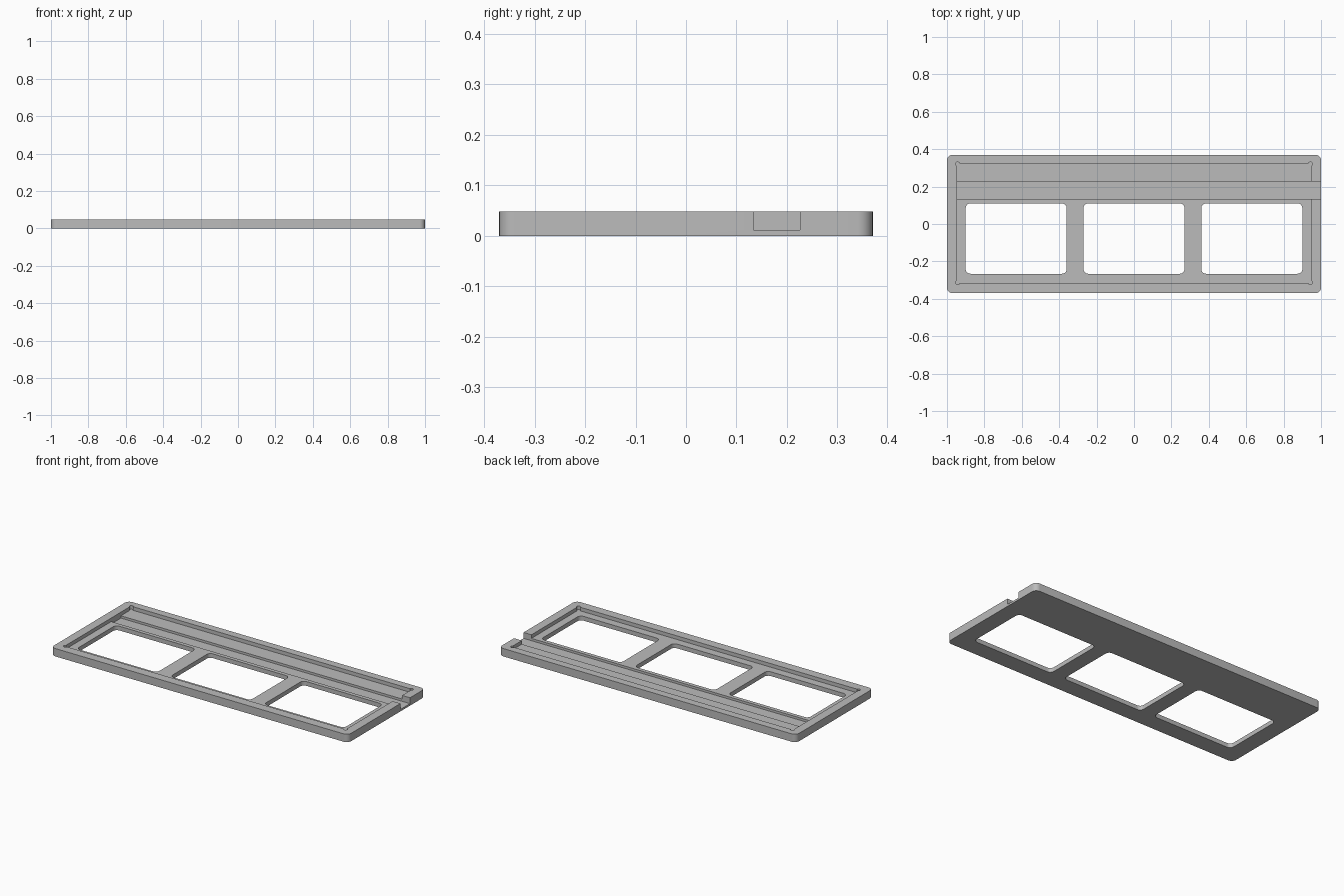
import bpy
import bmesh
from math import radians, pi, cos, sin

if "Cube" in bpy.data.objects:
    bpy.data.objects.remove(bpy.data.objects["Cube"], do_unlink=True)

HEIGHT = 0.048
RECESS_FLOOR = 0.026
CHANNEL_FLOOR = 0.012
ABOVE = HEIGHT + 0.05

grey = bpy.data.materials.new("plain grey")
grey.use_nodes = True
grey.diffuse_color = (0.5, 0.5, 0.5, 1)
grey.node_tree.nodes["Principled BSDF"].inputs["Base Color"].default_value = (0.5, 0.5, 0.5, 1)


def prism(name, points, z0, z1):
    """Extrude a counter-clockwise outline from z0 to z1."""
    bm = bmesh.new()
    base = bm.faces.new([bm.verts.new((x, y, z0)) for x, y in points])
    top = bmesh.ops.extrude_face_region(bm, geom=[base])["geom"]
    for item in top:
        if isinstance(item, bmesh.types.BMVert):
            item.co.z = z1
    bmesh.ops.recalc_face_normals(bm, faces=bm.faces)
    mesh = bpy.data.meshes.new(name)
    bm.to_mesh(mesh)
    bm.free()
    mesh.materials.append(grey)
    obj = bpy.data.objects.new(name, mesh)
    bpy.context.collection.objects.link(obj)
    return obj


def box_outline(x0, x1, y0, y1, radius=0, steps=8):
    """Rectangle outline, optionally with rounded corners."""
    if not radius:
        return [(x0, y0), (x1, y0), (x1, y1), (x0, y1)]
    centres = [(x1 - radius, y1 - radius), (x0 + radius, y1 - radius),
               (x0 + radius, y0 + radius), (x1 - radius, y0 + radius)]
    return [(cx + radius * cos((q + i / steps) * pi / 2),
             cy + radius * sin((q + i / steps) * pi / 2))
            for q, (cx, cy) in enumerate(centres) for i in range(steps + 1)]


def circle_outline(cx, cy, radius, sides=24):
    return [(cx + radius * cos(2 * pi * i / sides), cy + radius * sin(2 * pi * i / sides))
            for i in range(sides)]


def cut(target, points, z0, z1=ABOVE):
    """Subtract a prism from the target."""
    cutter = prism("cutter", points, z0, z1)
    cutter.hide_render = True
    mod = target.modifiers.new("cut", "BOOLEAN")
    mod.operation = "DIFFERENCE"
    mod.solver = "EXACT"
    mod.object = cutter
    bpy.context.view_layer.objects.active = target
    bpy.ops.object.modifier_apply(modifier=mod.name)
    bpy.data.objects.remove(cutter, do_unlink=True)


# Outer plate with rounded corners
frame = prism("frame_plate", box_outline(-1, 1, -0.37, 0.37, 0.03), 0, HEIGHT)

# Shallow recess with round relief at each corner
cut(frame, box_outline(-0.947, 0.947, -0.315, 0.323), RECESS_FLOOR)
for x in (-0.943, 0.943):
    for y in (-0.313, 0.321):
        cut(frame, circle_outline(x, y, 0.011), RECESS_FLOOR)

# Deeper channel, open through the left end wall
cut(frame, box_outline(-0.947, 1.1, 0.134, 0.226), CHANNEL_FLOOR)

# Three rounded windows
for x in (-0.63, 0, 0.63):
    cut(frame, box_outline(x - 0.27, x + 0.27, -0.266, 0.11, 0.025), -0.05)

bpy.ops.object.select_all(action="DESELECT")
frame.select_set(True)
bpy.context.view_layer.objects.active = frame
bpy.ops.object.shade_smooth_by_angle(angle=radians(30))
